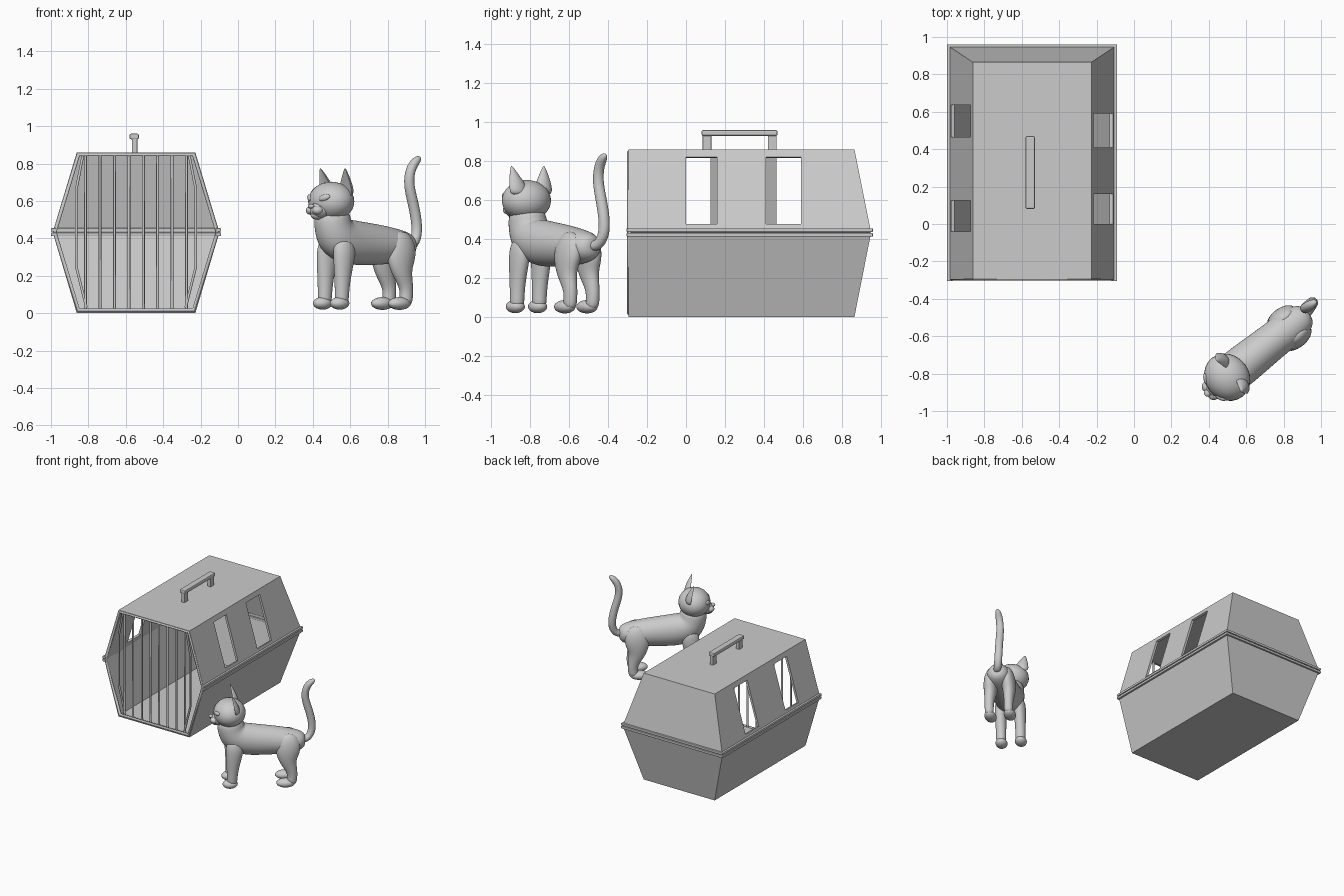
import bpy, bmesh, math
from mathutils import Vector, Matrix

if "Cube" in bpy.data.objects:
    bpy.data.objects.remove(bpy.data.objects["Cube"])

CX = -0.545                                   # carrier centre line
CAT = Matrix.Translation((0.68, -0.675, 0)) @ Matrix.Rotation(math.atan2(-0.62, -0.78), 4, 'Z')


def add_mesh(name, bm, smooth=False, matrix=None):
    me = bpy.data.meshes.new(name)
    bm.to_mesh(me)
    bm.free()
    ob = bpy.data.objects.new(name, me)
    bpy.context.collection.objects.link(ob)
    for p in me.polygons:
        p.use_smooth = smooth
    if matrix:
        ob.matrix_world = matrix
    return ob


def box(name, lo, hi, bevel=0.0):
    bm = bmesh.new()
    lo, hi = Vector(lo), Vector(hi)
    bmesh.ops.create_cube(bm, size=1, matrix=Matrix.Translation((lo + hi) / 2) @ Matrix.Diagonal((*(hi - lo), 1)))
    ob = add_mesh(name, bm)
    if bevel:
        m = ob.modifiers.new("bevel", 'BEVEL')
        m.width, m.segments = bevel, 2
    return ob


def wire(name, pts, r, closed=False):
    cu = bpy.data.curves.new(name, 'CURVE')
    cu.dimensions = '3D'
    cu.bevel_depth, cu.bevel_resolution, cu.use_fill_caps = r, 1, True
    s = cu.splines.new('POLY')
    s.points.add(len(pts) - 1)
    for p, c in zip(s.points, pts):
        p.co = (*c, 1)
    s.use_cyclic_u = closed
    ob = bpy.data.objects.new(name, cu)
    bpy.context.collection.objects.link(ob)
    bpy.ops.object.select_all(action='DESELECT')
    bpy.context.view_layer.objects.active = ob
    ob.select_set(True)
    bpy.ops.object.convert(target='MESH')


# ---------- carrier ----------
def half_shell(name, z_mid, z_end, w_end, windows):
    """Tapered half box, open at the front and at the seam; windows = y cuts for left and right."""
    bm = bmesh.new()
    w_mid, y0, yb_mid, yb_end = 0.445, -0.295, 0.95, 0.865
    ts = [0, 0.1, 0.91, 1]
    cols = {}
    for sx in (-1, 1):
        ys = windows[sx]
        g = []
        for t in ts:
            w = w_mid + (w_end - w_mid) * t
            row = [y0] + ys + [yb_mid + (yb_end - yb_mid) * t]
            g.append([bm.verts.new((CX + sx * w, y, z_mid + (z_end - z_mid) * t)) for y in row])
        for i in range(3):
            for j in range(len(g[0]) - 1):
                if not (i == 1 and j in (1, 3)):
                    bm.faces.new((g[i][j], g[i][j + 1], g[i + 1][j + 1], g[i + 1][j]))
        cols[sx] = g
    L, R = cols[-1], cols[1]
    cap = bm.faces.new(L[3] + R[3][::-1])
    bm.faces.new([r[-1] for r in L] + [r[-1] for r in R][::-1])
    bmesh.ops.recalc_face_normals(bm, faces=bm.faces)
    if cap.normal.z * (z_end - z_mid) < 0:
        bmesh.ops.reverse_faces(bm, faces=bm.faces)
    ob = add_mesh(name, bm)
    m = ob.modifiers.new("thickness", 'SOLIDIFY')
    m.thickness, m.offset, m.use_even_offset = 0.018, -1, True


half_shell("upper_shell", 0.435, 0.86, 0.317, {1: [0.0, 0.16, 0.41, 0.59], -1: [-0.04, 0.125, 0.465, 0.635]})
half_shell("lower_shell", 0.43, 0.0, 0.317, {1: [], -1: []})

# seam flanges around the sides and back
for tag, z0, z1 in (("upper", 0.436, 0.455), ("lower", 0.412, 0.431)):
    for sx, side in ((-1, "left"), (1, "right")):
        a, b = sorted((CX + sx * 0.425, CX + sx * 0.455))
        box(f"{tag}_{side}_flange", (a, -0.305, z0), (b, 0.96, z1), 0.004)
    box(f"{tag}_back_flange", (CX - 0.45, 0.925, z0), (CX + 0.45, 0.96, z1), 0.004)

# front door frame and bars
hexa = [(-0.308, 0.848), (-0.435, 0.433), (-0.308, 0.016), (0.308, 0.016), (0.435, 0.433), (0.308, 0.848)]
wire("door_frame", [(CX + x, -0.29, z) for x, z in hexa], 0.012, True)
for i in range(8):
    x = CX - 0.27 + i * 0.54 / 7
    wire("door_bar", [(x, -0.285, 0.02), (x, -0.285, 0.845)], 0.008)
for s in (-1, 1):
    wire("bent_door_bar", [(CX + s * a, -0.285, z) for a, z in
                           ((0.265, 0.03), (0.32, 0.25), (0.32, 0.66), (0.285, 0.84))], 0.008)

# carrying handle
box("handle_grip", (-0.58, 0.08, 0.93), (-0.53, 0.47, 0.96), 0.008)
for y in (0.085, 0.42):
    box("handle_post", (-0.567, y, 0.85), (-0.538, y + 0.045, 0.94), 0.004)


# ---------- cat, modelled facing +x then turned ----------
def loft(name, st, front=1.0, sides=12):
    """Smooth tube through stations (x, y, z, side radius, other radius); front<1 hollows one side."""
    bm = bmesh.new()
    rings = []
    side = Vector((0, 1, 0))
    for i, (x, y, z, a, b) in enumerate(st):
        t = Vector(st[min(i + 1, len(st) - 1)][:3]) - Vector(st[max(i - 1, 0)][:3])
        t.y = 0
        n = t.normalized().cross(side)
        ring = []
        for k in range(sides):
            ang = 2 * math.pi * k / sides
            s = math.sin(ang)
            s = s * front if s < 0 else s
            ring.append(bm.verts.new(Vector((x, y, z)) + side * a * math.cos(ang) + n * b * s))
        rings.append(ring)
    for r, q in zip(rings, rings[1:]):
        for k in range(sides):
            bm.faces.new((r[k], r[(k + 1) % sides], q[(k + 1) % sides], q[k]))
    bm.faces.new(rings[0])
    bm.faces.new(rings[-1])
    bmesh.ops.recalc_face_normals(bm, faces=bm.faces)
    ob = add_mesh(name, bm, True, CAT)
    ob.modifiers.new("smooth", 'SUBSURF').levels = 2
    ob.modifiers["smooth"].render_levels = 2


def ball(name, c, r, tilt=0.0, yaw=0.0):
    bm = bmesh.new()
    rot = Matrix.Rotation(yaw, 4, 'Z') @ Matrix.Rotation(tilt, 4, 'X')
    bmesh.ops.create_uvsphere(bm, u_segments=24, v_segments=16, radius=1,
                              matrix=Matrix.Translation(c) @ rot @ Matrix.Diagonal((*r, 1)))
    add_mesh(name, bm, True, CAT)


# torso rising into the neck
loft("cat_body", [(-0.325, 0, 0.36, 0.03, 0.035), (-0.30, 0, 0.36, 0.075, 0.07), (-0.22, 0, 0.36, 0.098, 0.092),
                  (-0.1, 0, 0.365, 0.1, 0.11), (0.02, 0, 0.372, 0.105, 0.118), (0.12, 0, 0.38, 0.11, 0.125),
                  (0.2, 0, 0.41, 0.11, 0.125), (0.225, 0, 0.48, 0.1, 0.105), (0.228, 0, 0.56, 0.095, 0.095)], sides=16)

# head and face
ball("cat_head", (0.232, 0, 0.598), (0.118, 0.132, 0.105))
ball("cat_muzzle", (0.315, 0, 0.55), (0.055, 0.06, 0.045))
ball("cat_chin", (0.33, 0, 0.525), (0.035, 0.03, 0.025))
ball("cat_nose", (0.37, 0, 0.572), (0.015, 0.02, 0.012))
for s in (-1, 1):
    ball("cat_whisker_pad", (0.345, s * 0.025, 0.55), (0.032, 0.032, 0.025))
    ball("cat_eye", (0.327, s * 0.062, 0.617), (0.014, 0.034, 0.017), s * 0.3, s * 0.45)
    loft("cat_ear", [(0.2, s * 0.075, 0.62, 0.065, 0.045), (0.205, s * 0.083, 0.67, 0.056, 0.042),
                     (0.215, s * 0.095, 0.72, 0.034, 0.028), (0.222, s * 0.104, 0.765, 0.01, 0.01),
                     (0.223, s * 0.106, 0.775, 0.003, 0.003)], front=-0.35)
    # legs and paws
    loft("cat_front_leg", [(0.19, s * 0.06, 0.42, 0.025, 0.03), (0.195, s * 0.068, 0.36, 0.05, 0.075),
                           (0.205, s * 0.073, 0.27, 0.046, 0.062), (0.214, s * 0.073, 0.17, 0.04, 0.045),
                           (0.217, s * 0.073, 0.1, 0.038, 0.04), (0.22, s * 0.073, 0.04, 0.038, 0.04)])
    ball("cat_front_paw", (0.232, s * 0.073, 0.053), (0.056, 0.044, 0.034))
    loft("cat_hind_leg", [(-0.2, s * 0.055, 0.44, 0.025, 0.04), (-0.2, s * 0.062, 0.38, 0.052, 0.09),
                          (-0.19, s * 0.068, 0.3, 0.056, 0.098), (-0.19, s * 0.072, 0.22, 0.045, 0.062),
                          (-0.222, s * 0.073, 0.15, 0.036, 0.042), (-0.225, s * 0.073, 0.09, 0.034, 0.038),
                          (-0.215, s * 0.073, 0.04, 0.035, 0.038)])
    ball("cat_hind_paw", (-0.176, s * 0.073, 0.052), (0.07, 0.044, 0.034))

# upright curling tail
loft("cat_tail", [(-0.29, 0, 0.37, 0.03, 0.03), (-0.335, -0.012, 0.36, 0.03, 0.03), (-0.372, -0.025, 0.41, 0.03, 0.03),
                  (-0.378, -0.03, 0.48, 0.03, 0.03), (-0.352, -0.03, 0.59, 0.03, 0.03),
                  (-0.318, -0.03, 0.69, 0.029, 0.029), (-0.33, -0.028, 0.77, 0.028, 0.028),
                  (-0.365, -0.025, 0.815, 0.026, 0.026), (-0.395, -0.022, 0.835, 0.012, 0.012)])
